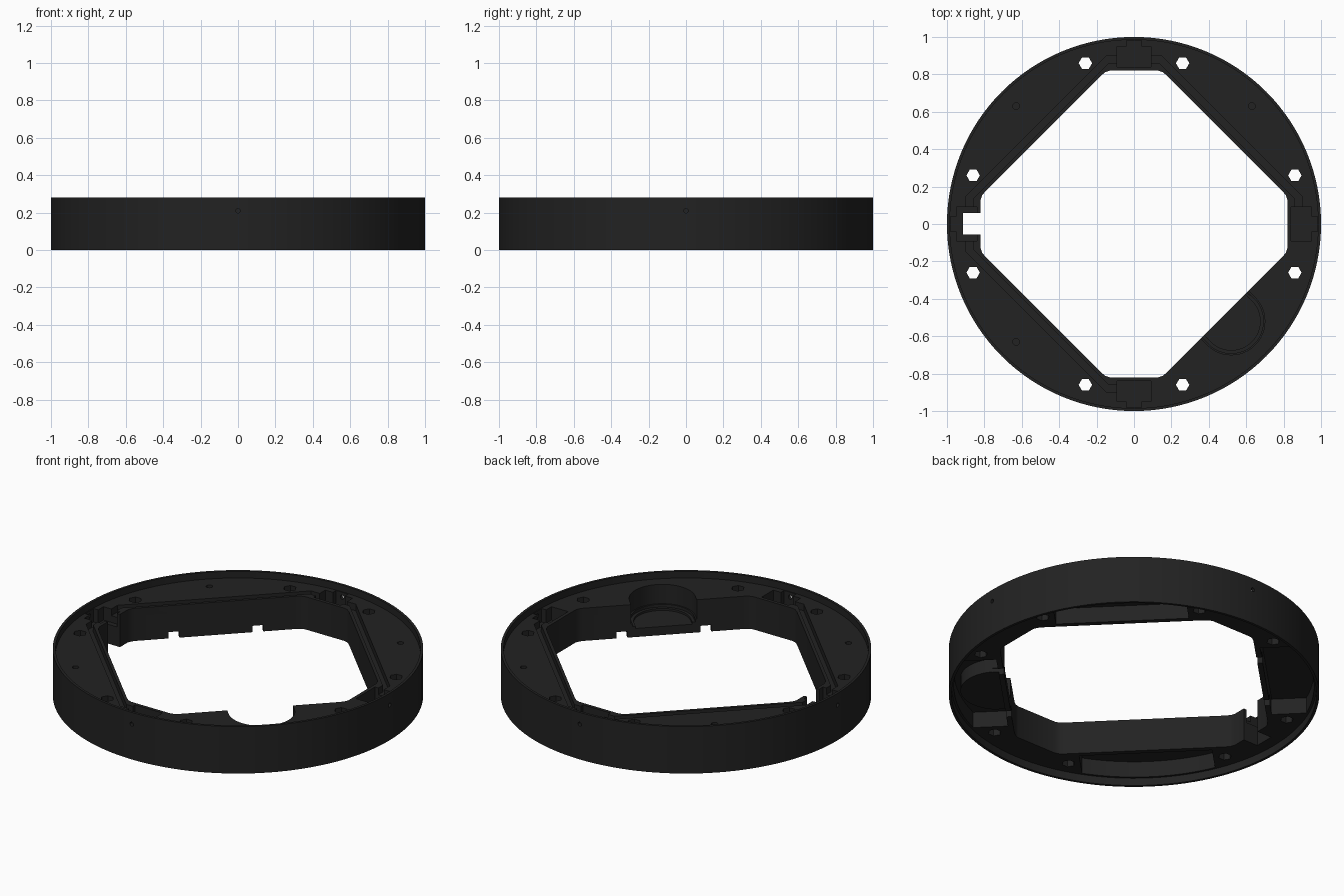
import bpy, bmesh, math
from mathutils import Matrix, Vector

if "Cube" in bpy.data.objects:
    bpy.data.objects.remove(bpy.data.objects["Cube"])

PLATE_TOP, PLATE_BOTTOM, HEIGHT = 0.24, 0.045, 0.28
black = bpy.data.materials.new("matte_black")
black.diffuse_color = (0.016, 0.016, 0.016, 1)
black.use_nodes = True
black.node_tree.nodes["Principled BSDF"].inputs["Base Color"].default_value = black.diffuse_color


def prism(name, pts, z0, z1, turn=0.0):
    """Closed outline extruded from z0 to z1, turned about z."""
    bm = bmesh.new()
    base = bm.faces.new([bm.verts.new((x, y, z0)) for x, y in pts])
    ext = bmesh.ops.extrude_face_region(bm, geom=[base])
    top = [g for g in ext["geom"] if isinstance(g, bmesh.types.BMVert)]
    bmesh.ops.translate(bm, vec=(0, 0, z1 - z0), verts=top)
    bmesh.ops.transform(bm, matrix=Matrix.Rotation(turn, 4, 'Z'), verts=bm.verts)
    bmesh.ops.recalc_face_normals(bm, faces=bm.faces)
    me = bpy.data.meshes.new(name)
    bm.to_mesh(me)
    bm.free()
    ob = bpy.data.objects.new(name, me)
    bpy.context.collection.objects.link(ob)
    return ob


def circle(r, n, cx=0.0, cy=0.0):
    return [(cx + r * math.cos(2 * math.pi * i / n),
             cy + r * math.sin(2 * math.pi * i / n)) for i in range(n)]


def rect(x0, x1, y0, y1):
    return [(x0, y0), (x1, y0), (x1, y1), (x0, y1)]


def strip(path, width):
    """Outline of a mitred strip that follows a path."""
    p = [Vector(q) for q in path]
    left, right = [], []
    for i, q in enumerate(p):
        a = (q - p[i - 1]).normalized() if i else None
        b = (p[i + 1] - q).normalized() if i < len(p) - 1 else None
        d = ((a or b) + (b or a)).normalized()
        n = Vector((-d.y, d.x))
        n *= width / 2 / d.dot(a or b)
        left.append(tuple(q + n))
        right.append(tuple(q - n))
    return left + right[::-1]


def combine(body, tool, op='DIFFERENCE'):
    tool.hide_render = True
    mod = body.modifiers.new("combine", 'BOOLEAN')
    mod.operation, mod.solver, mod.object = op, 'EXACT', tool
    bpy.context.view_layer.update()
    dg = bpy.context.evaluated_depsgraph_get()
    me = bpy.data.meshes.new_from_object(body.evaluated_get(dg))
    body.modifiers.clear()
    body.data = me
    bpy.data.objects.remove(tool)


ring = prism("mounting_ring", circle(1.0, 128), 0, HEIGHT)

# Thin rims left standing above and below the plate
combine(ring, prism("upper_recess", circle(0.985, 128), PLATE_TOP, 0.4))
combine(ring, prism("lower_recess", circle(0.985, 128), -0.1, PLATE_BOTTOM))

# Opening with four long diagonal sides and eased corners
corner = [(0.82, 0.13), (0.812, 0.153), (0.795, 0.175)]
quarter = corner + [(y, x) for x, y in reversed(corner)]
outline = []
for k in range(4):
    c, s = round(math.cos(k * math.pi / 2)), round(math.sin(k * math.pi / 2))
    outline += [(c * x - s * y, s * x + c * y) for x, y in quarter]
combine(ring, prism("opening", outline, -0.1, 0.4))

# Four pockets underneath, bounded outside by the round wall
half, r_out = 0.36, 0.972
ang = math.asin(half / r_out)
pocket = [(0.715, -half)]
pocket += [(r_out * math.cos(ang * t / 8), r_out * math.sin(ang * t / 8))
           for t in range(-8, 9)]
pocket += [(0.715, half)]
for k in range(4):
    combine(ring, prism("pocket", pocket, -0.1, 0.14, math.pi / 4 + k * math.pi / 2))

# Finger dish: a boss below, then a rounded scoop through the inner wall
diag = -math.pi / 4
boss = [(max(x, 0.70), y) for x, y in circle(0.205, 48, 0.735, 0) if x > 0.68]
boss = sorted(boss, key=lambda p: math.atan2(p[1], p[0] - 0.705))
combine(ring, prism("dish_boss", boss, 0.06, 0.2, diag), 'UNION')
for r, z in ((0.18, 0.125), (0.172, 0.108), (0.155, 0.096)):
    combine(ring, prism("dish", circle(r, 48, 0.735, 0), z, 0.4, diag))
    combine(ring, prism("dish_mouth", rect(0.6, 0.735, -r, r), z, 0.4, diag))

# Small notches under two inner walls
for turn in (diag, diag + math.pi):
    for y in (-0.23, 0.23):
        combine(ring, prism("wall_notch", rect(0.6, 0.75, y - 0.03, y + 0.03),
                            0, 0.083, turn))

# Seal groove around the top of the opening
path = [(0.88, -0.02), (0.88, 0.14), (0.14, 0.88), (-0.14, 0.88),
        (-0.88, 0.14), (-0.88, -0.14), (-0.14, -0.88), (0.02, -0.88)]
combine(ring, prism("seal_groove", strip(path, 0.036), 0.2, 0.4))

# Stepped connector recess and side pin hole on each axis
tee = [(0.84, -0.09), (0.95, -0.09), (0.95, -0.04), (0.98, -0.04),
       (0.98, 0.04), (0.95, 0.04), (0.95, 0.09), (0.84, 0.09)]
for k in range(4):
    turn = k * math.pi / 2
    combine(ring, prism("connector_recess", tee, 0.16, 0.4, turn))
    pin = prism("pin_hole", circle(0.012, 12), 0.9, 1.1)
    pin.data.transform(Matrix.Translation((0, 0, 0.21)) @ Matrix.Rotation(turn, 4, 'Z')
                       @ Matrix.Rotation(math.pi / 2, 4, 'Y'))
    combine(ring, pin)

# Cable slot on the left
combine(ring, prism("cable_slot", rect(-0.915, -0.75, -0.055, 0.06), -0.1, 0.4))

# Six-sided bolt holes right through the plate
for sx in (-1, 1):
    for sy in (-1, 1):
        for x, y in ((0.26, 0.86), (0.86, 0.26)):
            combine(ring, prism("bolt_hole", circle(0.036, 6, sx * x, sy * y), -0.1, 0.4))
        if (sx, sy) != (1, -1):
            combine(ring, prism("screw_hole", circle(0.018, 12, sx * 0.63, sy * 0.63),
                                0.18, 0.4))

ring.data.materials.clear()
ring.data.materials.append(black)
for f in ring.data.polygons:
    f.material_index = 0
bpy.context.view_layer.objects.active = ring
ring.select_set(True)
bpy.ops.object.shade_smooth_by_angle(angle=math.radians(25))
